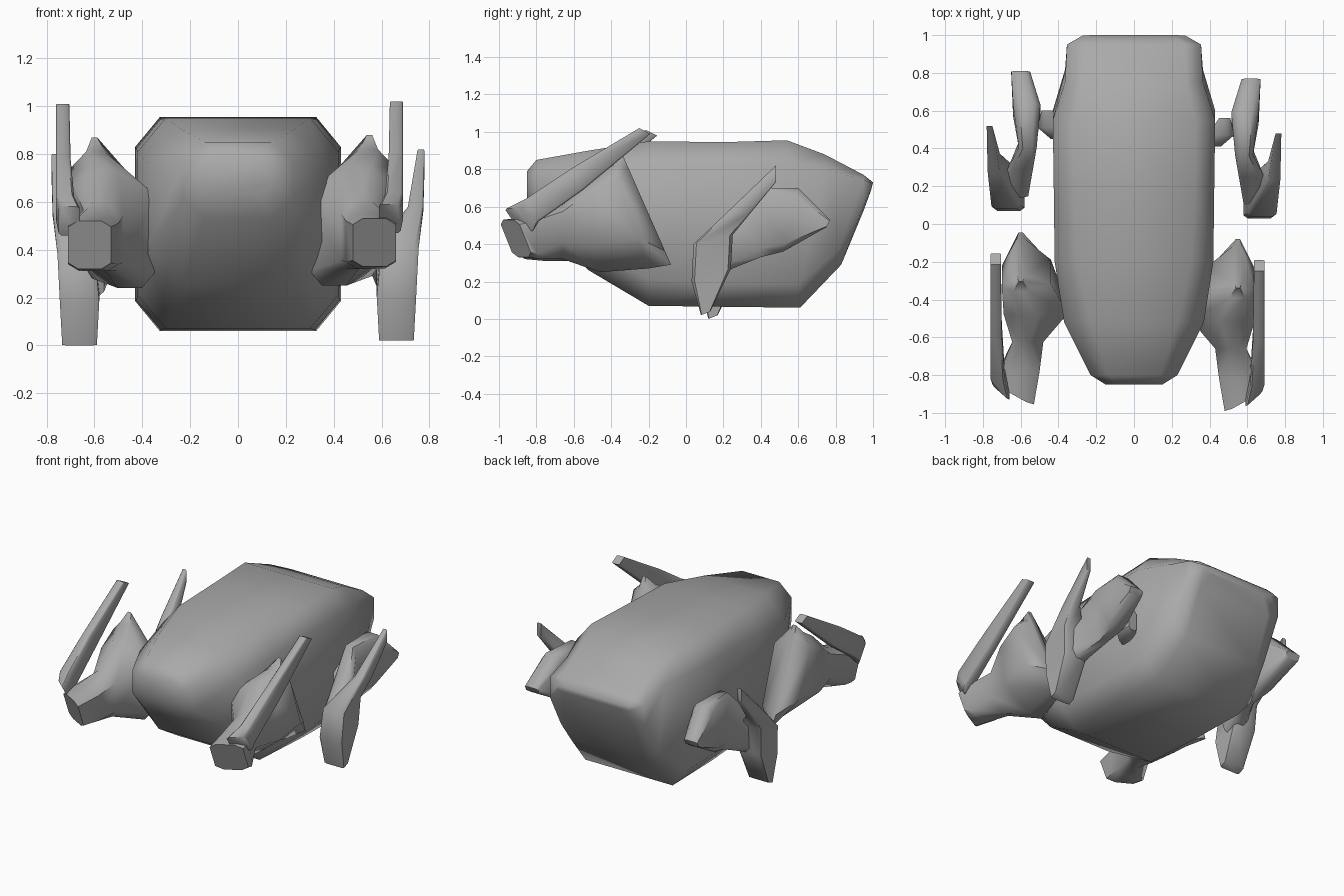
import bpy, bmesh
from math import radians

cube = bpy.data.objects.get("Cube")
if cube:
    bpy.data.objects.remove(cube, do_unlink=True)

grey = bpy.data.materials.new("plain_grey")
grey.use_nodes = True
colour = (0.4, 0.4, 0.4, 1)
grey.diffuse_color = colour
grey.node_tree.nodes["Principled BSDF"].inputs["Base Color"].default_value = colour


def section(a, b):
    """Chamfered square, a and b being the corner fractions across and along."""
    return [(1, b), (a, 1), (-a, 1), (-1, b), (-1, -b), (-a, -1), (a, -1), (1, -b)]


def loft(name, rings, shapes, side=1, shift=(0, 0, 0), angle=50):
    """Skin rings: top y, top z, bottom y, bottom z, inner x, outer x, optional skew."""
    bm = bmesh.new()
    loops = []
    for (ty, tz, by, bz, xi, xo, *skew), shape in zip(rings, shapes):
        loop = []
        for u, v in shape:
            x = (xi + xo) / 2 + u * (xo - xi) / 2
            y = (ty + by) / 2 + v * (ty - by) / 2 + u * sum(skew)
            z = (tz + bz) / 2 + v * (tz - bz) / 2
            loop.append(bm.verts.new((side * x + shift[0], y + shift[1], z + shift[2])))
        loops.append(loop)
    for p, q in zip(loops, loops[1:]):
        for i in range(len(p)):
            j = (i + 1) % len(p)
            bm.faces.new((p[i], p[j], q[j], q[i]))
    bm.faces.new(loops[0])
    bm.faces.new(loops[-1])
    bmesh.ops.recalc_face_normals(bm, faces=bm.faces)
    mesh = bpy.data.meshes.new(name)
    bm.to_mesh(mesh)
    bm.free()
    mesh.materials.append(grey)
    obj = bpy.data.objects.new(name, mesh)
    bpy.context.collection.objects.link(obj)
    bpy.ops.object.select_all(action='DESELECT')
    obj.select_set(True)
    bpy.context.view_layer.objects.active = obj
    bpy.ops.object.shade_smooth_by_angle(angle=radians(angle))


# Body: rounded nose, long barrel, wedge tail
stations = [
    (-.85, .79, -.85, .64, .15),
    (-.80, .85, -.80, .53, .23),
    (-.52, .90, -.52, .26, .37),
    (-.20, .95, -.20, .07, .42),
    (.20, .945, .20, .065, .425),
    (.54, .955, .61, .06, .43),
    (.74, .88, .83, .29, .365),
    (.95, .77, .95, .58, .355),
    (1.0, .73, .99, .69, .27),
]
nose, barrel = section(.6, .5), section(.76, .72)
loft("body", [s[:4] + (-s[4], s[4]) for s in stations],
     [nose, nose, section(.62, .54), section(.72, .68)] + [barrel] * 5, angle=70)

# Leg parts, shared by both sides
front_thigh = [
    (-.34, .88, -.08, .29, .53, .57),
    (-.39, .82, -.20, .27, .39, .65),
    (-.52, .74, -.46, .25, .30, .64),
    (-.66, .61, -.66, .32, .43, .595),
    (-.82, .55, -.79, .32, .45, .66),
    (-.95, .53, -.87, .33, .48, .66, .05),
]
front_shin = [
    (-.25, 1.02, -.19, .99, .635, .69),
    (-.62, .80, -.55, .69, .63, .69),
    (-.86, .64, -.79, .52, .615, .69),
    (-.93, .59, -.85, .47, .59, .68, .04),
]
rear_thigh = [
    (.77, .53, .75, .49, .57, .67),
    (.60, .70, .52, .36, .515, .66),
    (.36, .70, .40, .33, .535, .63),
    (.25, .57, .25, .27, .555, .69),
    (.10, .42, .16, .22, .58, .71),
]
rear_shin = [
    (.48, .82, .48, .73, .75, .78),
    (.23, .58, .34, .56, .71, .775),
    (.04, .40, .25, .45, .60, .755),
    (.03, .20, .24, .27, .58, .745),
    (.08, .02, .13, .04, .59, .735),
]
rear_hip = [
    (.41, .46, .41, .36, .37, .46),
    (.47, .50, .47, .36, .39, .53),
    (.56, .52, .56, .38, .45, .51),
]

soft, boxy = section(.55, .75), section(.75, .85)
# Haunch section slopes away at the upper inside and lower outside
haunch = [(1, .75), (.5, 1), (-.1, 1), (-1, .6), (-1, -.75), (-.7, -1), (-.1, -1), (1, -.4)]
for label, side, thigh, shin, rear, foot in (
    ("left", 1, (0, 0, 0), (0, 0, 0), (0, 0, 0), (0, 0, 0)),
    ("right", -1, (-.05, .035, -.01), (-.07, .035, -.01), (.02, .04, -.02), (0, .04, -.02)),
):
    for part, rings, shapes, shift in (
        ("front_thigh", front_thigh, [soft] + [haunch] * 3 + [soft] * 2, thigh),
        ("front_shin", front_shin, [boxy] * 4, shin),
        ("rear_thigh", rear_thigh, [soft] * 5, rear),
        ("rear_shin", rear_shin, [boxy] * 5, foot),
        ("rear_hip", rear_hip, [soft] * 3, rear),
    ):
        loft(label + "_" + part, rings, shapes, side, shift)
